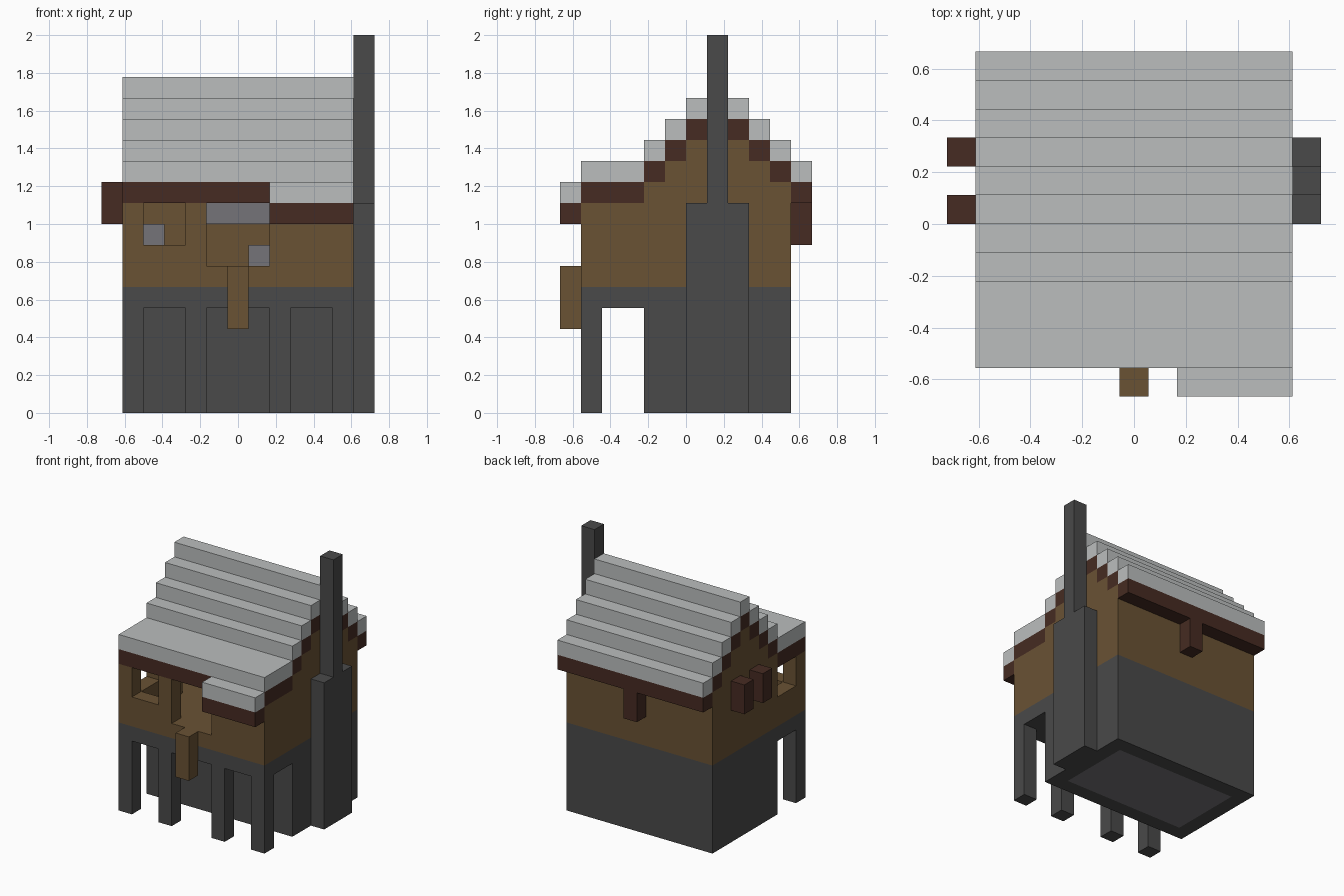
import bpy, bmesh
from mathutils import Matrix, Vector

if "Cube" in bpy.data.objects:
    bpy.data.objects.remove(bpy.data.objects["Cube"], do_unlink=True)

U = 1 / 9  # size of one building block


def material(name, rgb):
    m = bpy.data.materials.new(name)
    m.use_nodes = True
    m.diffuse_color = (*rgb, 1)
    m.node_tree.nodes["Principled BSDF"].inputs["Base Color"].default_value = (*rgb, 1)
    return m


stone = material("dark stone", (0.068, 0.068, 0.068))
wood = material("brown wood", (0.144, 0.085, 0.034))
timber = material("dark timber", (0.061, 0.024, 0.016))
slate = material("pale roof", (0.497, 0.515, 0.515))
grey = material("mid grey", (0.178, 0.174, 0.188))


def boxes(name, mat, *spans):
    """One object made of boxes, each (x0, x1, y0, y1, z0, z1) in blocks."""
    bm = bmesh.new()
    for x0, x1, y0, y1, z0, z1 in spans:
        centre = Vector((x0 + x1, y0 + y1, z0 + z1)) * U / 2
        size = Vector((x1 - x0, y1 - y0, z1 - z0)) * U
        bmesh.ops.create_cube(bm, size=1, matrix=Matrix.LocRotScale(centre, None, size))
    return finish(name, mat, bm)


def finish(name, mat, bm):
    mesh = bpy.data.meshes.new(name)
    bm.to_mesh(mesh)
    bm.free()
    mesh.materials.append(mat)
    ob = bpy.data.objects.new(name, mesh)
    bpy.context.collection.objects.link(ob)
    return ob


def cut(ob, *spans):
    """Subtract boxes one at a time."""
    for span in spans:
        cutter = boxes("cutter", ob.data.materials[0], span)
        cutter.hide_render = True
        mod = ob.modifiers.new("cut", "BOOLEAN")
        mod.operation, mod.solver, mod.object = "DIFFERENCE", "EXACT", cutter
        bpy.context.view_layer.objects.active = ob
        bpy.ops.object.modifier_apply(modifier=mod.name)
        bpy.data.objects.remove(cutter, do_unlink=True)


W = 5.5  # half width of the house

# Roof steps: y start, y end, underside height
steps = [(-5, -2, 10)]
steps += [(y, y + 1, 13 - abs(y - 1) + 1) for y in range(-2, 5)]
eaves = [(-W, W, 5, 6, 10), (1.5, W, -6, -5, 9)]
courses = [(-W, W, y0, y1, z) for y0, y1, z in steps] + eaves

boxes("roof_timbers", timber, *[(*c, c[4] + 1) for c in courses])
boxes("roof_covering", slate, *[(*c[:4], c[4] + 1, c[4] + 2) for c in courses])

# Stone ground floor, hollow with a grey floor
ground = boxes("ground_walls", stone, (-W, W, -2, 5, 0, 5))
cut(ground, (-4.5, 4.5, -1, 4, -1, 4))
boxes("ground_floor", grey, (-4.5, 4.5, -1, 4, 0, 1))

# Arcade under the overhanging front
boxes("stone_band", stone, (-W, W, -5, 5, 5, 6))
pillars = [(s * x - 0.5, s * x + 0.5, -5, -4, 0, 5) for s in (-1, 1) for x in (2, 5)]
boxes("arcade_pillars", stone, *pillars)

# Upper storey: stepped gable outline extruded across the house, then hollowed
outline = [(-5, 6)]
for y0, y1, z in steps:
    outline += [(y0, z), (y1, z)]
outline.append((5, 6))
bm = bmesh.new()
face = bm.faces.new([bm.verts.new((-W * U, y * U, z * U)) for y, z in outline])
side = bmesh.ops.extrude_face_region(bm, geom=[face])["geom"]
bmesh.ops.translate(bm, vec=(2 * W * U, 0, 0),
                    verts=[v for v in side if isinstance(v, bmesh.types.BMVert)])
bmesh.ops.recalc_face_normals(bm, faces=bm.faces)
upper = finish("upper_walls", wood, bm)
cut(upper,
    (-4.5, 4.5, -4, 4, 7, 20),       # room
    (-1.5, 1.5, -5.5, -3.5, 7, 10),  # front opening
    (-4.5, -2.5, -5.5, -3.5, 8, 10),  # front window
    (-6, -4, -4, -2, 8, 10))         # side window

# Things seen inside the room
boxes("back_shelf", grey, (-1.5, 1.5, 3, 4, 9, 10))
boxes("floor_block", grey, (0.5, 1.5, 1, 2, 7, 8))
boxes("window_block", grey, (-4.5, -3.5, -2, -1, 8, 9))
boxes("window_block_stand", wood, (-4.5, -3.5, -2, -1, 7, 8))

# Projecting pieces
boxes("front_post", wood, (-0.5, 0.5, -6, -5, 4, 7))
boxes("back_bracket", timber, (-0.5, 0.5, 5, 6, 8, 10))
boxes("side_beam_ends", timber, *[(-6.5, -W, y, y + 1, 9, 11) for y in (0, 2)])

# Chimney
boxes("chimney_base", stone, (W, 6.5, 0, 3, 0, 10))
boxes("chimney_stack", stone, (W, 6.5, 1, 2, 10, 18))
